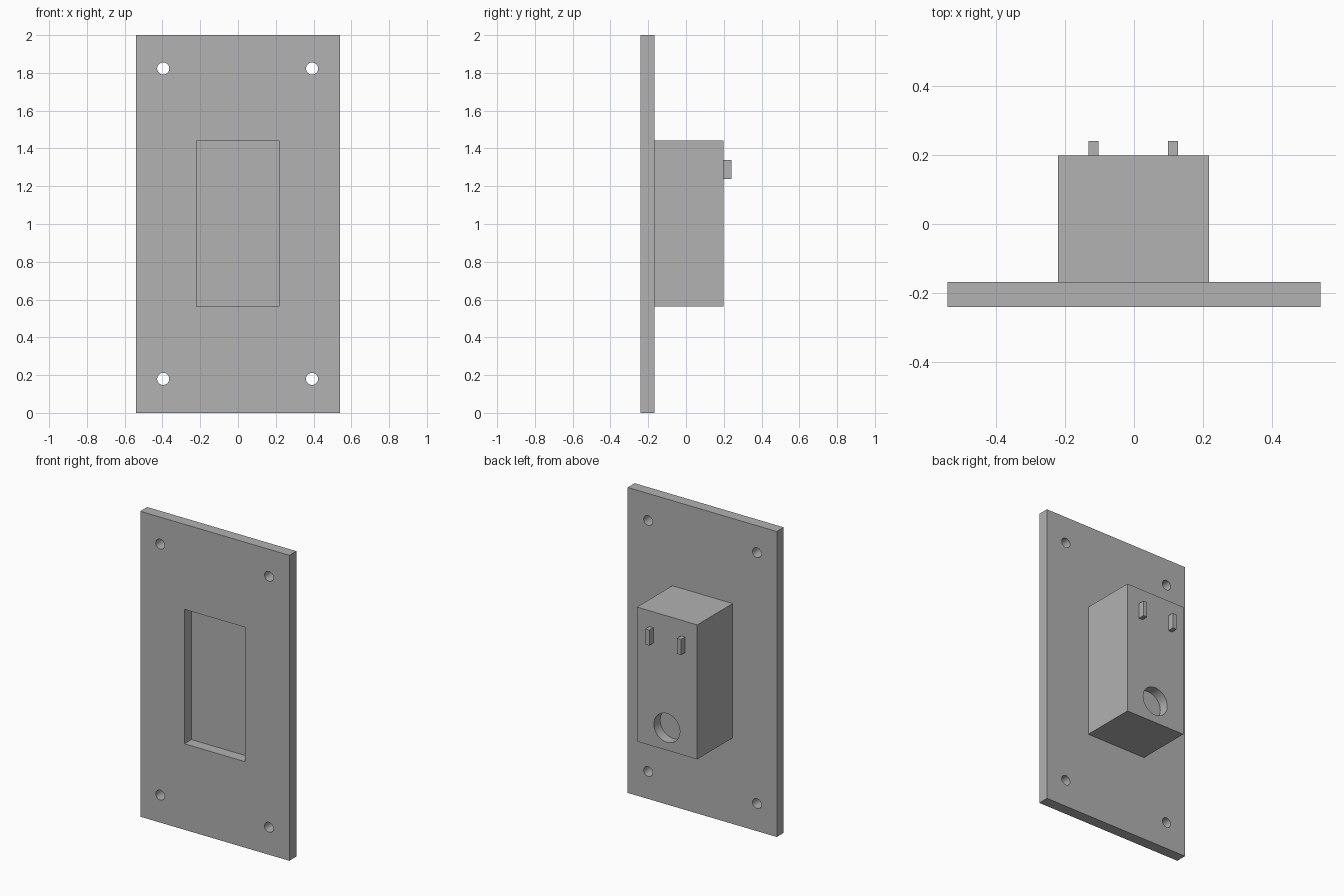
import bpy
import math

cube = bpy.data.objects.get("Cube")
if cube:
    bpy.data.objects.remove(cube, do_unlink=True)

grey = bpy.data.materials.new("mid_grey")
grey.use_nodes = True
grey.diffuse_color = (0.445, 0.445, 0.445, 1)
grey.node_tree.nodes["Principled BSDF"].inputs["Base Color"].default_value = grey.diffuse_color


def box(name, x, y, z):
    """Box spanning the given (low, high) ranges."""
    spans = (x, y, z)
    bpy.ops.mesh.primitive_cube_add(size=1, location=[(a + b) / 2 for a, b in spans])
    ob = bpy.context.object
    ob.name = name
    ob.scale = [b - a for a, b in spans]
    bpy.ops.object.transform_apply(location=False, rotation=False, scale=True)
    ob.data.materials.append(grey)
    return ob


def rod(name, x, z, radius, y):
    """Cylinder along y."""
    bpy.ops.mesh.primitive_cylinder_add(
        vertices=48, radius=radius, depth=y[1] - y[0],
        location=(x, (y[0] + y[1]) / 2, z), rotation=(math.pi / 2, 0, 0))
    ob = bpy.context.object
    ob.name = name
    ob.data.materials.append(grey)
    return ob


def cut(target, cutters):
    """Subtract the cutters, then smooth only the round walls."""
    for cutter in cutters:
        cutter.hide_render = True
        mod = target.modifiers.new("cut", "BOOLEAN")
        mod.operation = "DIFFERENCE"
        mod.solver = "EXACT"
        mod.object = cutter
        bpy.context.view_layer.objects.active = target
        bpy.ops.object.modifier_apply(modifier=mod.name)
        bpy.data.objects.remove(cutter, do_unlink=True)
    bpy.ops.object.select_all(action="DESELECT")
    target.select_set(True)
    bpy.context.view_layer.objects.active = target
    bpy.ops.object.shade_smooth_by_angle(angle=math.radians(30))


FRONT, PLATE_BACK, BOX_BACK, PRONG_END = -0.24, -0.168, 0.198, 0.24
box_x, box_z = (-0.22, 0.217), (0.563, 1.443)

# Wall plate with a rectangular opening and four screw holes
plate = box("wall_plate", (-0.54, 0.54), (FRONT, PLATE_BACK), (0, 2))
cutters = [box("opening_cutter", box_x, (-0.4, 0), box_z)]
for x in (-0.396, 0.392):
    for z in (0.18, 1.823):
        cutters.append(rod("screw_hole_cutter", x, z, 0.032, (-0.4, 0)))
cut(plate, cutters)

# Housing behind the opening, with a round socket in its back
housing = box("housing", box_x, (PLATE_BACK, BOX_BACK), box_z)
cut(housing, [rod("socket_cutter", 0, 0.71, 0.094, (BOX_BACK - 0.065, 0.4))])

# Two flat prongs on the back of the housing
for side, x in (("right", -0.132), ("left", 0.098)):
    box(side + "_prong", (x, x + 0.029), (BOX_BACK - 0.002, PRONG_END), (1.238, 1.34))
